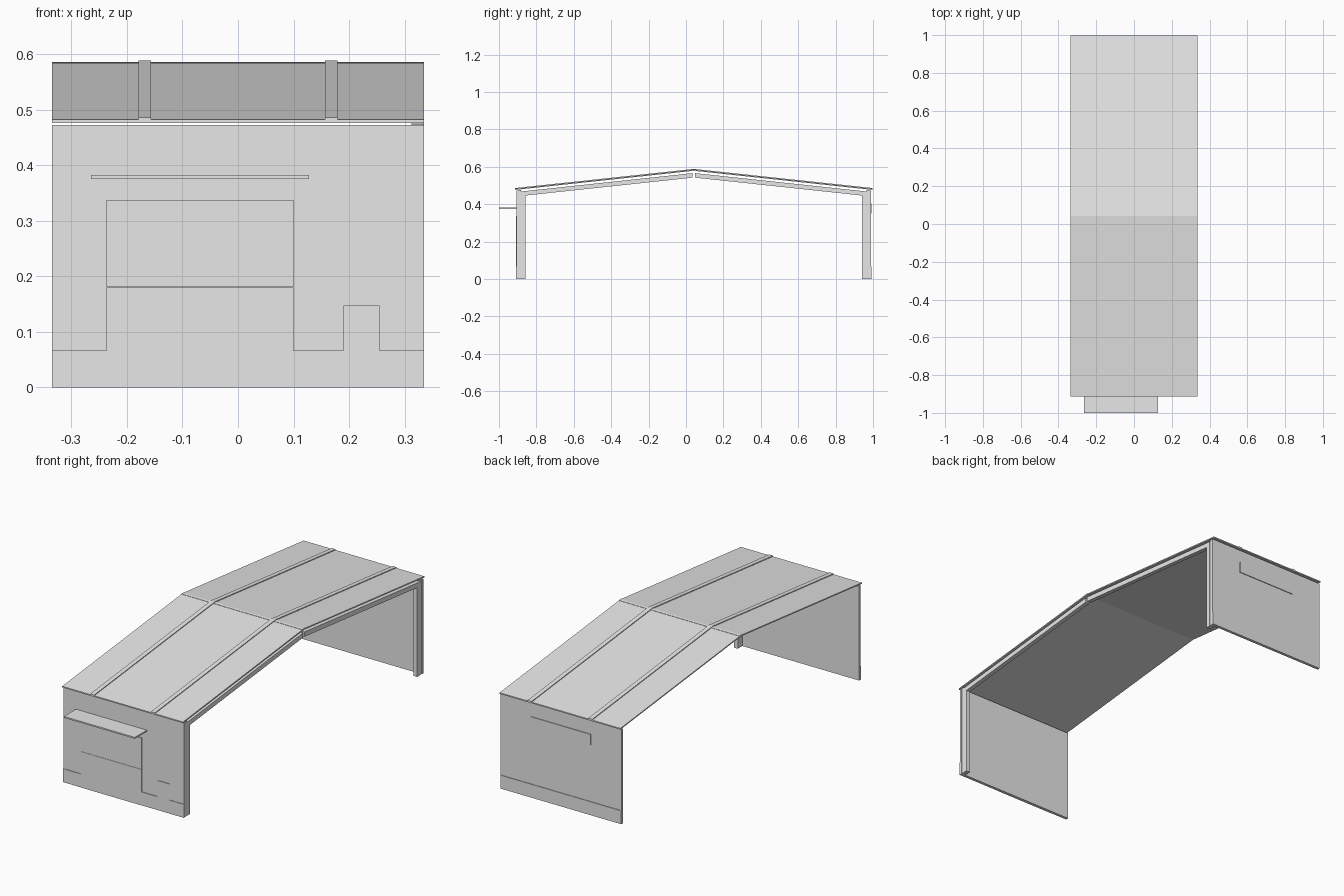
import bpy
import bmesh

cube = bpy.data.objects.get("Cube")
if cube:
    bpy.data.objects.remove(cube, do_unlink=True)

grey = bpy.data.materials.new("light_grey")
grey.use_nodes = True
grey.diffuse_color = (0.8, 0.8, 0.8, 1)
grey.node_tree.nodes["Principled BSDF"].inputs["Base Color"].default_value = grey.diffuse_color

W = 0.335         # half width of the bay
C = 0.042         # ridge position in y
WALL = 0.947      # ridge to outer wall face
EAVE = 0.956      # ridge to roof edge
RIDGE_Z = 0.585
SLOPE = 0.107


def prism(name, profile, x0, x1):
    """Extrude a y-z outline from x0 to x1."""
    bm = bmesh.new()
    face = bm.faces.new([bm.verts.new((x0, y, z)) for y, z in profile])
    ext = bmesh.ops.extrude_face_region(bm, geom=[face])
    moved = [v for v in ext["geom"] if isinstance(v, bmesh.types.BMVert)]
    bmesh.ops.translate(bm, verts=moved, vec=(x1 - x0, 0, 0))
    bmesh.ops.recalc_face_normals(bm, faces=bm.faces)
    mesh = bpy.data.meshes.new(name)
    bm.to_mesh(mesh)
    bm.free()
    mesh.materials.append(grey)
    obj = bpy.data.objects.new(name, mesh)
    bpy.context.collection.objects.link(obj)
    return obj


def box(name, x0, x1, y0, y1, z0, z1):
    return prism(name, [(y0, z0), (y1, z0), (y1, z1), (y0, z1)], x0, x1)


def sloped(name, x0, x1, side, d0, d1, top, bottom):
    """Band parallel to the roof, between distances d0 and d1 from the ridge."""
    def point(d, offset):
        return C + side * d, RIDGE_Z - SLOPE * d + offset
    return prism(name, [point(d0, bottom), point(d1, bottom),
                        point(d1, top), point(d0, top)], x0, x1)


# Roof, walls and the portal frame, repeated for both halves
for side, label in ((-1, "front"), (1, "back")):
    def at(d):
        return C + side * d

    sloped(label + "_roof_panel", -W, W, side, 0, EAVE, 0, -0.006)
    sloped(label + "_ridge_cap", -W, W, side, 0, 0.012, 0.0015, 0)
    for i, x in enumerate((-0.168, 0.168)):
        sloped(f"{label}_roof_seam_{i}", x - 0.011, x + 0.011, side, 0, EAVE, 0.004, 0)

    box(label + "_wall", -W, W, at(WALL), at(WALL - 0.012), 0, 0.473)
    box(label + "_plinth", -W, W, at(WALL + 0.003), at(WALL), 0, 0.067)

    # Frame stands flush with the left end
    box(label + "_post_outer", W - 0.022, W - 0.002, at(WALL - 0.012), at(WALL - 0.024), 0, 0.475)
    box(label + "_post_inner", W - 0.022, W, at(WALL - 0.024), at(WALL - 0.048), 0, 0.46)
    sloped(label + "_rafter", W - 0.022, W, side, 0.006, WALL - 0.024, -0.018, -0.042)

# Front wall details
front = C - WALL
box("door_lower_panel", -0.237, 0.1, front - 0.004, front, 0, 0.18)
box("door_upper_panel", -0.237, 0.1, front - 0.004, front, 0.181, 0.338)
box("meter_panel", 0.19, 0.255, front - 0.003, front, 0.067, 0.148)
box("canopy", -0.265, 0.128, -1.0, front, 0.376, 0.383)

# Back wall window
back = C + WALL
box("back_window", -0.165, 0.165, back, back + 0.004, 0.35, 0.405)
